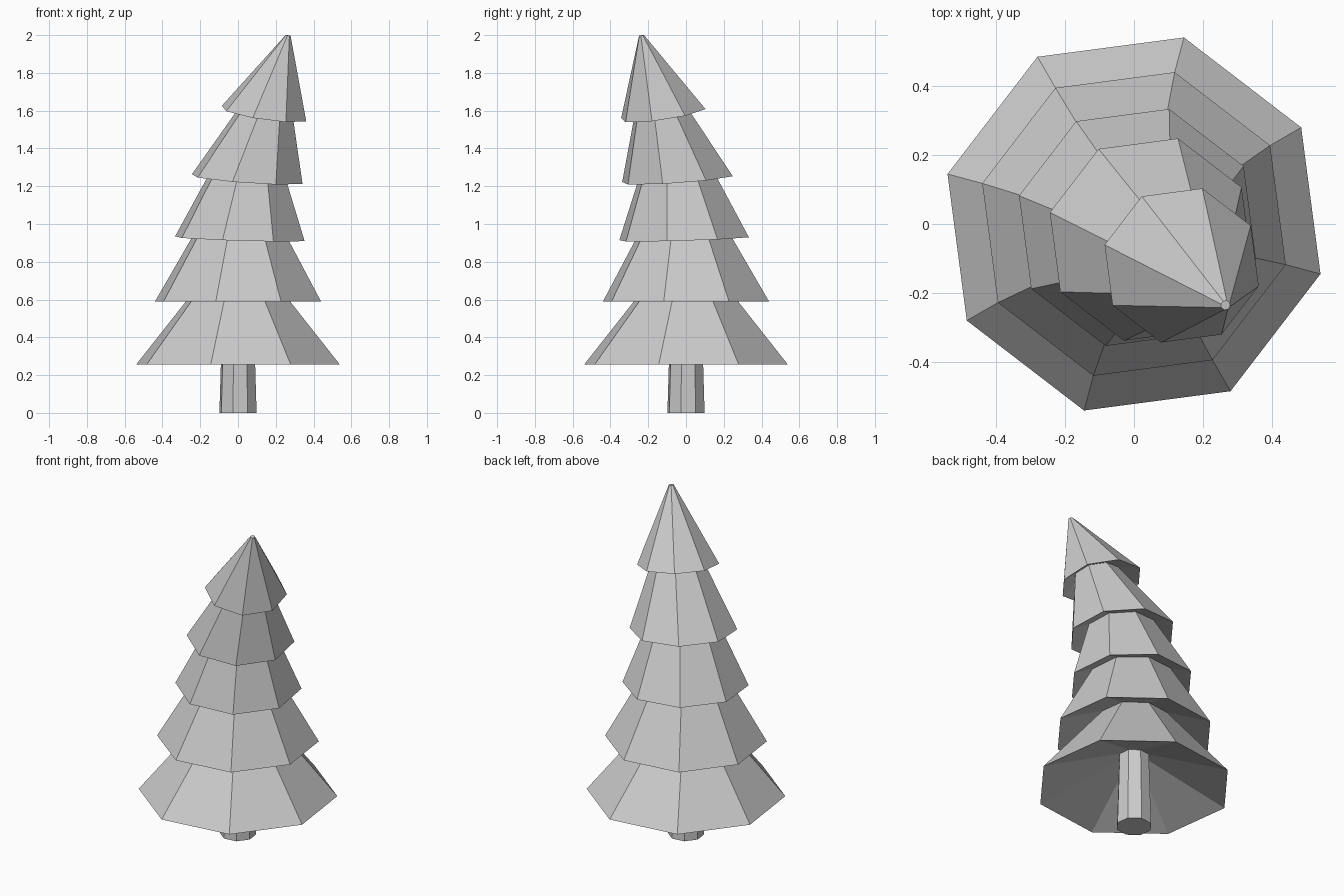
import bpy, bmesh, math

if "Cube" in bpy.data.objects:
    bpy.data.objects.remove(bpy.data.objects["Cube"])

SIDES = 8
TURN = math.radians(-15)


def loft(name, rings, cap_start=False, cap_end=False):
    """Skin octagonal rings (x, y, z, radius, tilt); tilt leans the ring to +x -y."""
    bm = bmesh.new()
    loops = []
    for x, y, z, r, tilt in rings:
        loop = []
        for i in range(SIDES):
            a = TURN + i * math.tau / SIDES
            dx, dy = r * math.cos(a), r * math.sin(a)
            loop.append(bm.verts.new((x + dx, y + dy, z + tilt * (dy - dx))))
        loops.append(loop)
    for a, b in zip(loops, loops[1:]):
        for i in range(SIDES):
            j = (i + 1) % SIDES
            bm.faces.new((a[i], a[j], b[j], b[i]))
    if cap_start:
        bm.faces.new(loops[0][::-1])
    if cap_end:
        bm.faces.new(loops[-1])
    mesh = bpy.data.meshes.new(name)
    bm.to_mesh(mesh)
    bm.free()
    obj = bpy.data.objects.new(name, mesh)
    bpy.context.collection.objects.link(obj)
    return obj


# Trunk, running up into the hollow underside of the lowest tier
loft("trunk", [(0, 0, 0, 0.102, 0), (0, 0, 0.45, 0.088, 0)], cap_start=True)

# Outer rim of each tier, bottom to top
rims = [
    (0, 0, 0.255, 0.559, 0),
    (0, 0, 0.59, 0.455, 0),
    (0.01, -0.01, 0.922, 0.355, 0.03),
    (0.049, -0.045, 1.238, 0.303, 0.07),
    (0.138, -0.12, 1.585, 0.231, 0.145),
]
# Recessed ring under each rim, where it meets the part below, then the tip
necks = [
    (0, 0, 0.45, 0.088, 0),
    (0, 0, 0.70, 0.196, 0),
    (0.014, -0.013, 0.97, 0.237, 0.03),
    (0.055, -0.05, 1.28, 0.197, 0.07),
    (0.158, -0.138, 1.63, 0.131, 0.145),
    (0.265, -0.235, 1.998, 0.014, 0.1),
]

# Foliage tiers: hollow underside, rim, sloping skirt
for i, rim in enumerate(rims):
    loft(f"foliage_tier_{i + 1}", [necks[i], rim, necks[i + 1]],
         cap_end=(i == len(rims) - 1))
